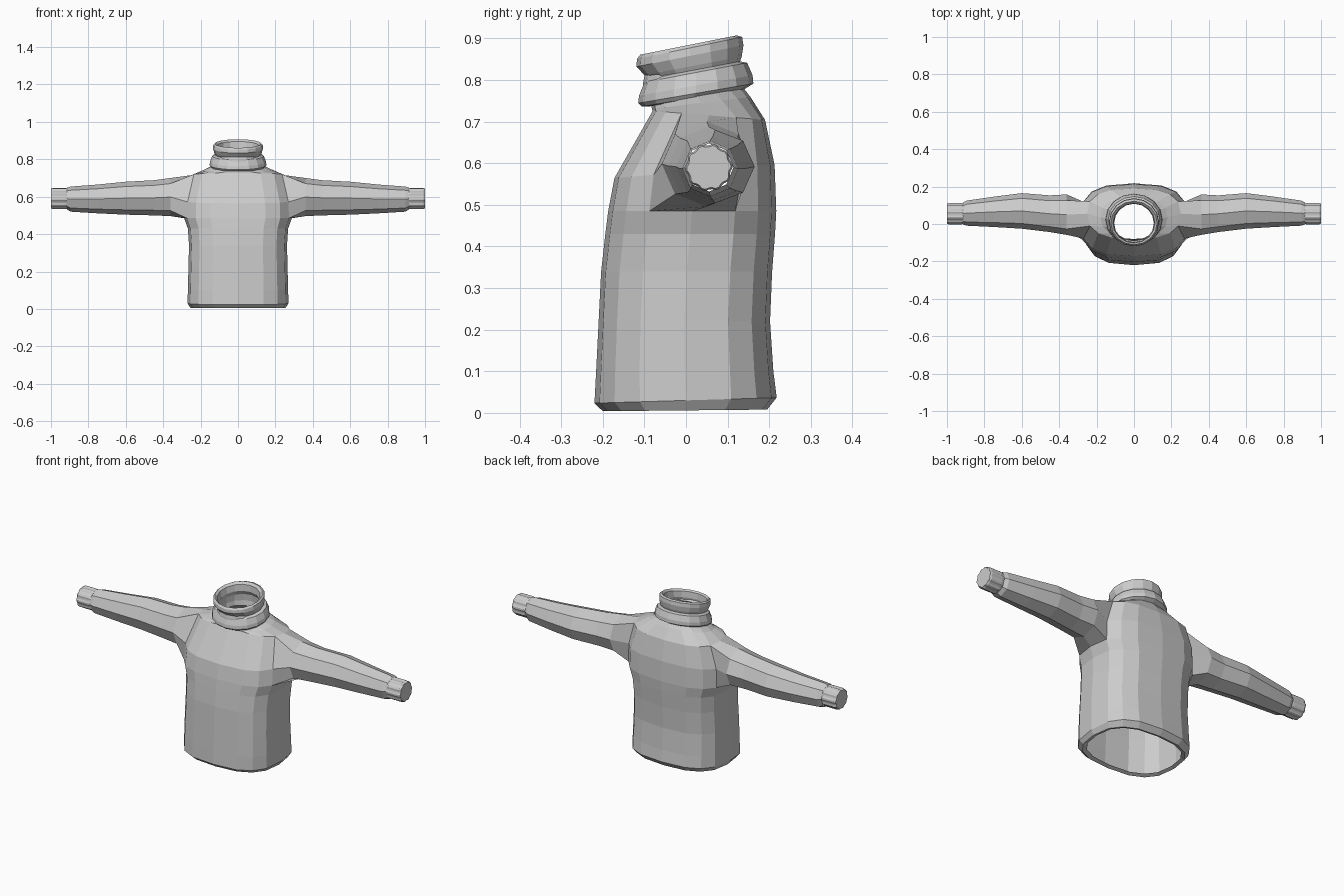
import bpy, bmesh
from math import cos, sin, pi, radians, copysign

if "Cube" in bpy.data.objects:
    bpy.data.objects.remove(bpy.data.objects["Cube"], do_unlink=True)

knit = bpy.data.materials.new("grey knit")
knit.use_nodes = True
GREY = (0.6, 0.6, 0.6, 1)
knit.diffuse_color = GREY
knit.node_tree.nodes["Principled BSDF"].inputs["Base Color"].default_value = GREY
N = 16


def level_ring(bm, z, front, back, rx, tilt=0.0, power=1.0):
    """Ring around z, from front y to back y, rising by tilt towards the back."""
    yc, ry = (front + back) / 2, (back - front) / 2
    verts = []
    for j in range(N):
        c, s = cos(2 * pi * j / N), sin(2 * pi * j / N)
        x = rx * copysign(abs(c) ** power, c)
        y = ry * copysign(abs(s) ** power, s)
        verts.append(bm.verts.new((x, yc + y, z + tilt * y)))
    return verts


def bridge(bm, a, b, skip=()):
    n = len(a)
    for j in range(n):
        if j not in skip:
            k = (j + 1) % n
            bm.faces.new((a[j], a[k], b[k], b[j]))


def finish(bm, name):
    bmesh.ops.recalc_face_normals(bm, faces=bm.faces[:])
    mesh = bpy.data.meshes.new(name)
    bm.to_mesh(mesh)
    bm.free()
    mesh.materials.append(knit)
    obj = bpy.data.objects.new(name, mesh)
    bpy.context.collection.objects.link(obj)


# Torso with open hem and neck: z, front, back, half width, tilt, squareness
torso = [(0.012, -0.18, 0.18, 0.235, 0, 0.75),
         (0.006, -0.20, 0.195, 0.255, 0.01, 0.75),
         (0.03, -0.22, 0.218, 0.27, 0.03, 0.72),
         (0.10, -0.216, 0.21, 0.268, 0, 0.7),
         (0.22, -0.21, 0.202, 0.265, 0, 0.7),
         (0.34, -0.204, 0.207, 0.262, 0, 0.7),
         (0.43, -0.194, 0.214, 0.268, 0, 0.7),
         (0.485, -0.187, 0.217, 0.288, 0, 0.7),
         (0.58, -0.172, 0.213, 0.285, 0.08, 0.7),
         (0.715, -0.08, 0.19, 0.25, -0.08, 0.75),
         (0.745, -0.082, 0.155, 0.18, 0.12, 0.9),
         (0.765, -0.085, 0.135, 0.135, 0.18, 1)]
ARM = 7  # ring at the armpit; the two rows above it hold the armholes
bm = bmesh.new()
rings = [level_ring(bm, *r) for r in torso]
for i in range(len(rings) - 1):
    armhole = (N - 1, 0, N // 2 - 1, N // 2) if i in (ARM, ARM + 1) else ()
    bridge(bm, rings[i], rings[i + 1], armhole)

# Sleeves grown out of the armholes: x, y, z, y radius, z radius
sleeve = [(0.36, 0.05, 0.598, 0.108, 0.102),
          (0.45, 0.055, 0.594, 0.098, 0.094),
          (0.60, 0.07, 0.592, 0.095, 0.088),
          (0.75, 0.065, 0.588, 0.081, 0.077),
          (0.895, 0.058, 0.587, 0.067, 0.067),
          (0.915, 0.056, 0.59, 0.058, 0.058)]
low, mid, top = rings[ARM:ARM + 3]
for side, c in ((1, 0), (-1, N // 2)):
    f, b = (c - side) % N, (c + side) % N
    last = [low[f], low[c], low[b], mid[b], top[b], top[c], top[f], mid[f]]
    for x, y, z, ry, rz in sleeve:
        ring = []
        for i in range(8):
            a = radians(45 * i - 135)
            ring.append(bm.verts.new((side * x, y + ry * cos(a), z + rz * sin(a))))
        bridge(bm, last, ring)
        last = ring
finish(bm, "sweater_body")

# Ribbed cuffs with closed ends
RIBS = 40
for side, name in ((1, "left_cuff"), (-1, "right_cuff")):
    bm = bmesh.new()
    last = None
    for x, r in ((0.905, 0.054), (0.925, 0.057), (0.99, 0.057), (1.0, 0.053)):
        ring = []
        for i in range(RIBS):
            a = 2 * pi * i / RIBS
            rr = r - 0.004 * (i // 2 % 2)
            ring.append(bm.verts.new((side * x, 0.055 + rr * cos(a), 0.59 + rr * sin(a))))
        if last:
            bridge(bm, last, ring)
        last = ring
    bm.faces.new(last)
    finish(bm, name)

# Folded collar: two rolls outside, then the inner wall
collar = [(0.755, -0.088, 0.130, 0.130, 0.17),
          (0.757, -0.106, 0.140, 0.143, 0.17),
          (0.768, -0.115, 0.162, 0.152, 0.17),
          (0.787, -0.113, 0.160, 0.150, 0.18),
          (0.818, -0.100, 0.147, 0.138, 0.19),
          (0.824, -0.090, 0.130, 0.122, 0.19),
          (0.834, -0.100, 0.134, 0.127, 0.19),
          (0.858, -0.119, 0.138, 0.134, 0.20),
          (0.877, -0.118, 0.135, 0.132, 0.21),
          (0.884, -0.110, 0.122, 0.124, 0.20),
          (0.874, -0.102, 0.110, 0.112, 0.20),
          (0.840, -0.098, 0.108, 0.106, 0.19),
          (0.815, -0.103, 0.122, 0.116, 0.19),
          (0.780, -0.102, 0.125, 0.120, 0.18),
          (0.755, -0.088, 0.120, 0.118, 0.17)]
bm = bmesh.new()
rings = [level_ring(bm, *r) for r in collar]
for a, b in zip(rings, rings[1:]):
    bridge(bm, a, b)
finish(bm, "collar")
